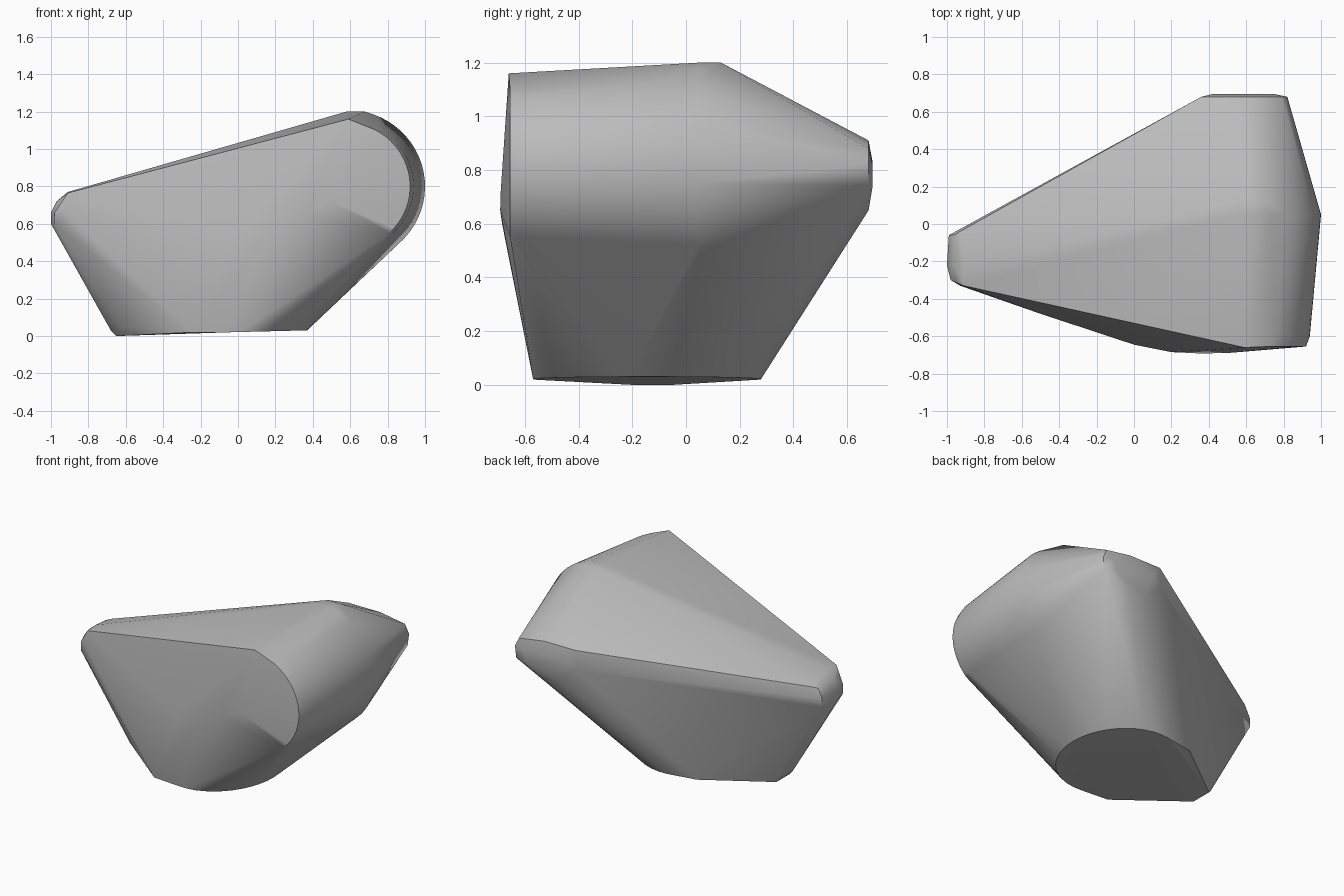
import bpy, bmesh, math
from mathutils import Vector

cube = bpy.data.objects.get("Cube")
if cube:
    bpy.data.objects.remove(cube, do_unlink=True)


def arc(cx, cz, rx, rz, start, end, y, steps=20):
    """Elliptical arc lying in a plane of constant y."""
    out = []
    for i in range(steps + 1):
        a = math.radians(start + (end - start) * i / steps)
        out.append((cx + rx * math.cos(a), y, cz + rz * math.sin(a)))
    return out


points = []

# Front rim, with a slight rounded lip behind it
points += arc(0.56, 0.8, 0.36, 0.345, 62, -46, -0.655)
points += arc(0.57, 0.8, 0.37, 0.35, 58, -46, -0.6)
points += [(0.59, -0.66, 1.16)]

# Widest shoulder and top ridge
points += arc(0.58, 0.8, 0.42, 0.41, 70, -48, 0.05)
points += [(0.58, 0.05, 1.2), (0.68, 0.05, 1.2), (0.59, 0.13, 1.2), (0.68, 0.13, 1.2)]

# Small cap at the back
points += [(0.36, 0.68, 0.91), (0.36, 0.68, 0.78), (0.6, 0.68, 0.91),
           (0.79, 0.68, 0.88), (0.82, 0.68, 0.82), (0.81, 0.68, 0.74),
           (0.6, 0.68, 0.65), (0.48, 0.68, 0.67),
           (0.42, 0.695, 0.83), (0.75, 0.695, 0.82), (0.72, 0.695, 0.74)]

# Rounded narrow end
for y, inset in ((-0.06, 0.01), (-0.22, 0.0), (-0.3, 0.02)):
    points += [(-1 + inset, y, 0.6), (-1 + inset, y, 0.66), (-0.97 + inset, y, 0.72)]
points += [(-0.91, -0.33, 0.765), (-0.91, -0.24, 0.77), (-0.93, -0.04, 0.73),
           (-0.93, -0.33, 0.67)]

# Bulge across the front
points += [(-0.5, -0.48, 0.62), (-0.25, -0.56, 0.58), (0, -0.645, 0.55),
           (0.2, -0.685, 0.6), (0.35, -0.692, 0.65), (0.5, -0.69, 0.72)]

# Slightly tilted oval base with a narrowed end
for i in range(25):
    a = math.radians(-105 + 210 * i / 24)
    x = 0.37 * math.cos(a)
    points.append((x, -0.145 + 0.425 * math.sin(a), 0.005 + 0.025 * (x + 0.65)))
points += [(-0.25, -0.55, 0.02), (-0.25, 0.24, 0.02), (-0.65, -0.2, 0),
           (-0.65, -0.05, 0), (-0.68, -0.18, 0.03), (-0.68, -0.07, 0.03),
           (-0.63, -0.27, 0.05)]

# Wrap one faceted stone shell around the profiles
bm = bmesh.new()
for p in points:
    bm.verts.new(Vector(p))
hull = bmesh.ops.convex_hull(bm, input=bm.verts[:])
loose = [v for v in bm.verts if not v.link_faces]
bmesh.ops.delete(bm, geom=loose, context='VERTS')
bmesh.ops.dissolve_limit(bm, angle_limit=math.radians(1), verts=bm.verts[:], edges=bm.edges[:])
bmesh.ops.triangulate(bm, faces=bm.faces[:])
bmesh.ops.recalc_face_normals(bm, faces=bm.faces[:])
mesh = bpy.data.meshes.new("stone")
bm.to_mesh(mesh)
bm.free()
stone = bpy.data.objects.new("stone", mesh)
bpy.context.collection.objects.link(stone)

# Plain grey surface
grey = bpy.data.materials.new("stone grey")
grey.use_nodes = True
colour = (0.5, 0.5, 0.5, 1)
grey.diffuse_color = colour
grey.node_tree.nodes["Principled BSDF"].inputs["Base Color"].default_value = colour
mesh.materials.append(grey)

bpy.ops.object.select_all(action='DESELECT')
stone.select_set(True)
bpy.context.view_layer.objects.active = stone
bpy.ops.object.shade_smooth_by_angle(angle=math.radians(30))
